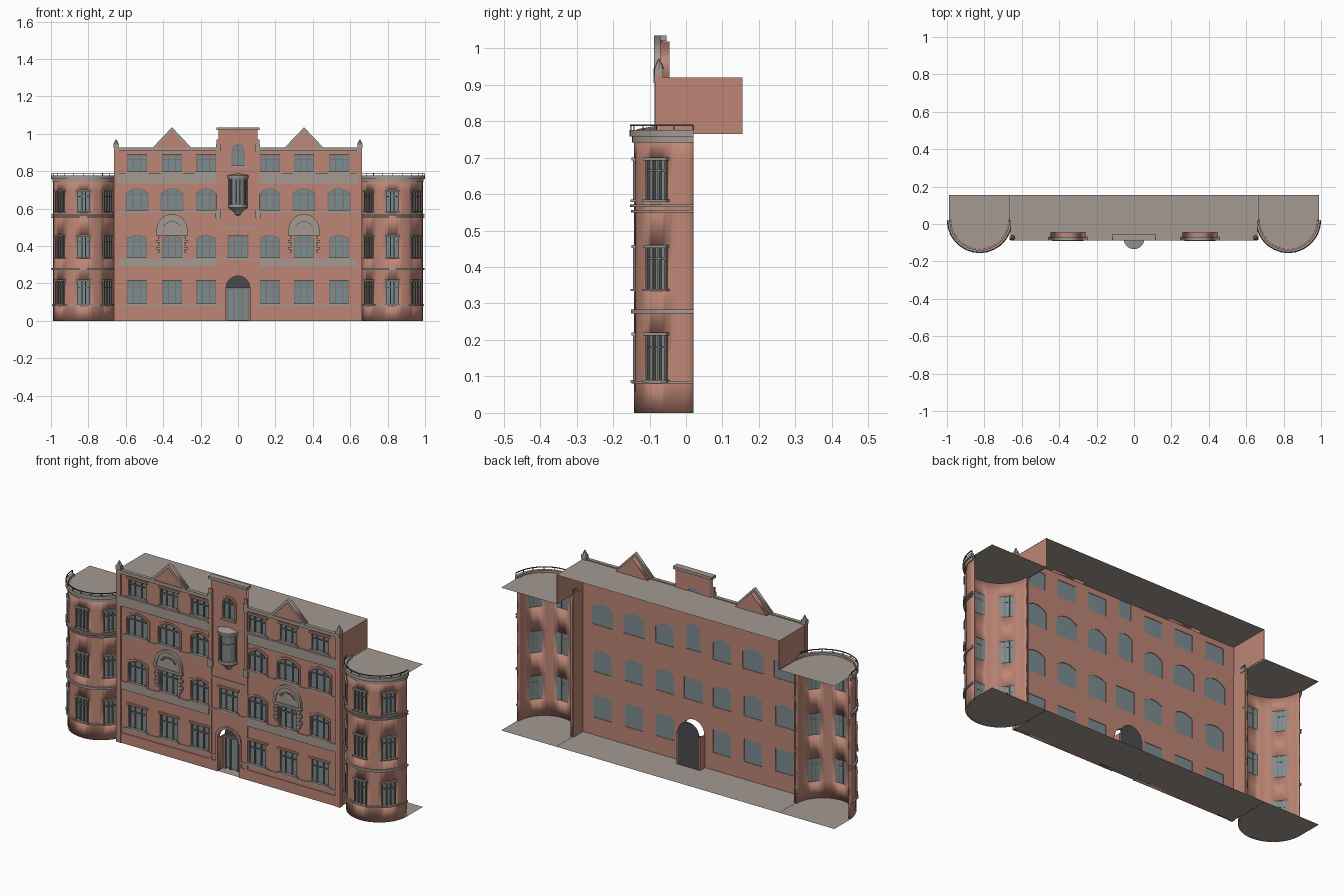
import bpy, bmesh
from math import sin, cos, pi, radians
from mathutils import Matrix

default = bpy.data.objects.get("Cube")
if default:
    bpy.data.objects.remove(default, do_unlink=True)


def material(name, rgb):
    m = bpy.data.materials.new(name)
    m.use_nodes = True
    m.diffuse_color = (*rgb, 1)
    m.node_tree.nodes["Principled BSDF"].inputs["Base Color"].default_value = (*rgb, 1)
    return m


BRICK = material("brick", (.51, .24, .18))
STONE = material("stone", (.37, .32, .285))
GLASS = material("glass", (.20, .265, .285))
FRAME = material("window_frame", (.22, .18, .16))
DARK = material("dark_metal", (.07, .07, .08))

FRONT, BACK = -.078, -.063      # main wall faces
HALF, ROOF, REAR = .66, .92, .155
TX, TY, TR, TROOF = .825, .02, .163, .765   # tower axis, radius, roof
SEGS = 28
smooth = []


def add(name, mesh, mat):
    mesh.materials.clear()
    mesh.materials.append(mat)
    ob = bpy.data.objects.new(name, mesh)
    bpy.context.scene.collection.objects.link(ob)
    return ob


def from_bm(name, bm, mat):
    mesh = bpy.data.meshes.new(name)
    bm.to_mesh(mesh)
    bm.free()
    return add(name, mesh, mat)


def boxes(name, mat, items, mirror=False):
    """Boxes from (x0, x1, y0, y1, z0, z1[, matrix])."""
    bm = bmesh.new()
    for it in items:
        x0, x1, y0, y1, z0, z1 = it[:6]
        for side in ((1, -1) if mirror else (1,)):
            mat4 = (Matrix.Translation((side * (x0 + x1) / 2, (y0 + y1) / 2, (z0 + z1) / 2))
                    @ Matrix.Diagonal((abs(x1 - x0), abs(y1 - y0), abs(z1 - z0), 1)))
            if len(it) > 6:
                mat4 = it[6] @ mat4
            bmesh.ops.create_cube(bm, size=1, matrix=mat4)
    return from_bm(name, bm, mat)


def plate(name, mat, loops, y0, y1):
    """Upright plate filled between x-z loops; inner loops become holes."""
    cu = bpy.data.curves.new(name, 'CURVE')
    cu.dimensions, cu.fill_mode, cu.extrude = '2D', 'BOTH', abs(y1 - y0) / 2
    for loop in loops:
        sp = cu.splines.new('POLY')
        sp.points.add(len(loop) - 1)
        for p, (x, z) in zip(sp.points, loop):
            p.co = (x, z, 0, 1)
        sp.use_cyclic_u = True
    tmp = bpy.data.objects.new(name, cu)
    bpy.context.scene.collection.objects.link(tmp)
    graph = bpy.context.evaluated_depsgraph_get()
    mesh = bpy.data.meshes.new_from_object(tmp.evaluated_get(graph))
    bpy.data.objects.remove(tmp, do_unlink=True)
    bpy.data.curves.remove(cu)
    mesh.transform(Matrix.Translation((0, (y0 + y1) / 2, 0)) @ Matrix.Rotation(pi / 2, 4, 'X'))
    return add(name, mesh, mat)


def arch(cx, w, z0, z1, rise=0, power=1, grow=0):
    """Opening outline, left foot over the top to right foot."""
    w, z1, z0 = w + 2 * grow, z1 + grow, z0 - min(grow, 0) * -1
    n = 12 if rise else 1
    us = [-cos(pi * i / n) for i in range(n + 1)]
    top = [(cx + u * w / 2, z1 - rise + rise * max(0, 1 - u * u) ** power) for u in us]
    return [(cx - w / 2, z0)] + top + [(cx + w / 2, z0)]


def polar(cx, cy, r, a):
    return cx + r * sin(a), cy - r * cos(a)


def lathe(name, mat, profile, cx, cy, a0=-pi / 2, a1=pi / 2, n=SEGS, closed=False, skip=None):
    bm = bmesh.new()
    angles = [a0 + (a1 - a0) * i / n for i in range(n + 1)]
    grid = [[bm.verts.new((*polar(cx, cy, r, a), z)) for r, z in profile] for a in angles]
    m = len(profile)
    for i in range(n):
        for j in range(m if closed else m - 1):
            if not (skip and skip(i, j)):
                k = (j + 1) % m
                bm.faces.new((grid[i][j], grid[i + 1][j], grid[i + 1][k], grid[i][k]))
    if closed:
        bm.faces.new(grid[0])
        bm.faces.new(grid[-1])
        bmesh.ops.recalc_face_normals(bm, faces=bm.faces)
    ob = from_bm(name, bm, mat)
    smooth.append(ob)
    return ob


def ring(name, mat, r0, r1, z0, z1, cx, cy):
    return lathe(name, mat, [(r0, z0), (r1, z0), (r1, z1), (r0, z1)], cx, cy, closed=True)


# Window openings: centre, width, bottom, top, rise, arch power
wins = []
for s in (-1, 1):
    for col in (.17, .353, .54):
        wins += [(s * col, .107, .094, .217, 0, 1), (s * col, .107, .34, .46, .018, 1),
                 (s * col, .108 if col < .2 else .125, .593, .71, .028, 1),
                 (s * col, .107, .80, .89, 0, 1)]
wins += [(0, .11, .34, .455, 0, 1), (0, .07, .83, .945, .035, .5)]
oriel_hole = (0, .085, .61, .75, .02, 1)
door = arch(0, .128, 0, .24, .064, .5)

# Main front wall with raised centre
outline = ([(-HALF, 0)] + door + [(HALF, 0), (HALF, ROOF), (.105, ROOF), (.105, 1.02),
           (-.105, 1.02), (-.105, ROOF), (-HALF, ROOF)])
plate("front_wall", BRICK, [outline] + [arch(*w) for w in wins + [oriel_hole]], FRONT, BACK)
plate("window_glass", GLASS, [arch(*w) for w in wins + [oriel_hole]], BACK - .006, BACK - .003)

# Frames, mullions, sills and surrounds of the wall windows
bars, sills, hoods = [], [], []
for i, w in enumerate(wins):
    cx, wd, z0, z1, rise, power = w
    plate("window_frame", FRAME, [arch(*w), arch(*w, grow=-.006)], FRONT + .002, BACK - .005)
    for off in (-.18, .18) if wd > .1 else (0,):
        bars.append((cx + off * wd - .003, cx + off * wd + .003, FRONT + .003, BACK - .006, z0, z1 - .004))
    tz = z0 + .68 * (z1 - z0)
    bars.append((cx - wd / 2, cx + wd / 2, FRONT + .003, BACK - .006, tz, tz + .005))
    sills.append((cx - wd / 2 - .008, cx + wd / 2 + .008, FRONT - .008, FRONT, z0 - .009, z0))
    if rise:
        plate("arched_surround", BRICK, [arch(*w, grow=.01), arch(*w)], FRONT - .005, FRONT)
    else:
        hoods.append((cx - wd / 2 - .008, cx + wd / 2 + .008, FRONT - .007, FRONT, z1, z1 + .01))
boxes("window_bars", FRAME, bars)
boxes("window_sills", STONE, sills)
boxes("window_hoods", BRICK, hoods)

# Stone bands, plinth and pilasters
boxes("stone_bands", STONE, [
    (.115, .645, FRONT - .007, FRONT, .735, .787), (.115, .645, FRONT - .006, FRONT, .29, .332),
    (.07, HALF, FRONT - .004, FRONT, .078, .086), (.115, HALF, FRONT - .009, FRONT + .01, .908, .926),
    (.115, .645, FRONT - .004, FRONT, .578, .584), (.115, .645, FRONT - .01, FRONT, .782, .79)], True)
boxes("centre_bands", STONE, [(-.1, .1, FRONT - .005, FRONT, .495, .504),
                              (-.1, .1, FRONT - .005, FRONT, .325, .332)])
boxes("plinth", BRICK, [(.075, HALF, FRONT - .004, FRONT, 0, .055)], True)
boxes("pilasters", BRICK, [(.095, .115, FRONT - .008, FRONT, .585, .97),
                           (.1, .115, FRONT - .005, FRONT, 0, .55),
                           (.636, .664, FRONT - .007, BACK, 0, .93)], True)
boxes("pilaster_blocks", STONE, [(.092, .12, FRONT - .011, FRONT, .55, .59),
                                 (.094, .118, FRONT - .011, FRONT, .905, .945)], True)
boxes("centre_parapet_cap", STONE, [(-.115, .115, FRONT - .01, BACK + .01, 1.02, 1.035)])

# Corner finials
boxes("finial_blocks", STONE, [(.638, .666, FRONT - .008, BACK, .925, .945)], True)
bm = bmesh.new()
for s in (1, -1):
    bmesh.ops.create_cone(bm, segments=8, radius1=.015, radius2=.002, depth=.027, cap_ends=True,
                          matrix=Matrix.Translation((s * .652, FRONT + .004, .957)))
from_bm("finial_tips", bm, STONE)

# Gables and carved arched window heads
quoins, carving = [], []
for s in (1, -1):
    gx = s * .353
    tri = [(gx - .095, ROOF), (gx + .095, ROOF), (gx, 1.018)]
    plate("gable", BRICK, [tri], FRONT - .004, -.045)
    rake = [(gx - .105, ROOF + .005), (gx, 1.035), (gx + .105, ROOF + .005), (gx + .088, ROOF + .005),
            (gx, 1.014), (gx - .088, ROOF + .005)]
    plate("gable_rake", STONE, [rake], FRONT - .01, -.07)
    head = arch(gx, .165, .47, .572, .085, .5)
    plate("arched_head", STONE, [head], FRONT - .008, FRONT)
    plate("arched_head_rim", STONE, [head, arch(gx, .165, .47, .572, .085, .5, -.013)],
          FRONT - .014, FRONT - .008)
    for k in range(7):
        a = radians(30 + 20 * k)
        x, z = gx + .045 * cos(a), .49 + .042 * sin(a)
        carving.append((x - .007, x + .007, FRONT - .012, FRONT - .008, z - .004, z + .004))
    for side in (1, -1):
        for k in range(6):
            x = gx + side * .058
            quoins.append((x, x + side * (.027 if k % 2 else .018), FRONT - .009, FRONT,
                           .362 + .019 * k, .376 + .019 * k))
boxes("head_carving", FRAME, carving)
boxes("quoins", STONE, quoins)

# Entrance: recessed arched panel, side walls and glazed doors
plate("door_panel", DARK, [door], -.022, -.02)
boxes("door_jambs", BRICK, [(.064, .07, BACK, -.02, 0, .175)], True)
plate("door_surround", BRICK, [arch(0, .128, 0, .24, .064, .5, .012) + door[::-1]], FRONT - .006, FRONT)
boxes("door_glass", GLASS, [(-.055, .055, -.027, -.022, .005, .172)])
boxes("door_frame", FRAME, [(.05, .064, -.034, -.022, 0, .175), (.02, .026, -.034, -.022, 0, .175),
                            (0, .064, -.034, -.022, .168, .178)], True)

# Oriel window on the centre bay
lathe("oriel_glass", GLASS, [(.045, .62), (.045, .76)], 0, FRONT, n=12)
lathe("oriel_base", STONE, [(.002, .562), (.014, .568), (.02, .582), (.045, .6), (.052, .606),
                            (.052, .622), (.0, .622)], 0, FRONT, n=12)
lathe("oriel_top", STONE, [(.0, .755), (.05, .755), (.056, .768), (.056, .778), (.0, .788)], 0, FRONT, n=12)
boxes("oriel_bars", FRAME, [(-.004, .004, -.05, -.043, .62, .757,
      Matrix.Translation((0, FRONT, 0)) @ Matrix.Rotation(radians(a), 4, 'Z')) for a in (-82, -50, -17, 17, 50, 82)])
ring("oriel_transom", FRAME, .044, .049, .71, .716, 0, FRONT)

# Corner towers
floors = [(.09, .215), (.34, .455), (.585, .695)]
levels = [0] + [z for f in floors for z in f] + [TROOF]
centres = (6, 14, 22)
step = pi / SEGS


def is_window(i, j):
    return j % 2 == 1 and any(c - 2 <= i < c + 2 for c in centres)


for s in (1, -1):
    cx = s * TX
    wall = lathe("tower_wall", BRICK, [(TR, z) for z in levels], cx, TY, skip=is_window)
    mod = wall.modifiers.new("thickness", 'SOLIDIFY')
    mod.thickness, mod.offset = .009, -1
    for z0, z1, r in ((.08, .088, .17), (.272, .284, .171), (.55, .557, .171), (.564, .571, .173),
                      (.742, .758, .168), (.758, .776, .175)):
        ring("tower_band", STONE, TR - .004, r, z0, z1, cx, TY)
    ring("tower_rail", DARK, .169, .173, .787, .791, cx, TY)
    parts, trims = [], []
    for c in centres:
        a = -pi / 2 + c * step
        turn = Matrix.Translation((cx, TY, 0)) @ Matrix.Rotation(a, 4, 'Z')
        for z0, z1 in floors:
            lathe("tower_glass", GLASS, [(TR - .006, z0), (TR - .006, z1)], cx, TY,
                  a - 2 * step, a + 2 * step, 4)
            for x in (-.033, -.01, .01, .033):
                parts.append((x - .003, x + .003, -TR - .003, -TR + .008, z0, z1, turn))
            tz = z0 + .7 * (z1 - z0)
            parts.append((-.036, .036, -TR - .001, -TR + .008, tz, tz + .005, turn))
            trims.append((-.042, .042, -TR - .009, -TR + .008, z0 - .006, z0, turn))
            trims.append((-.04, .04, -TR - .007, -TR + .008, z1 - .003, z1 + .005, turn))
    boxes("tower_window_bars", FRAME, parts)
    boxes("tower_sills", STONE, trims)
    posts = [polar(cx, TY, .171, -pi / 2 + pi * k / 10) for k in range(11)]
    boxes("tower_rail_posts", DARK, [(x - .0015, x + .0015, y - .0015, y + .0015, .775, .789) for x, y in posts])

# Side walls, roofs and floor
boxes("side_walls", BRICK, [(HALF - .006, HALF, FRONT, TY, 0, TROOF),
                            (HALF - .004, HALF, FRONT, REAR, TROOF, ROOF)], True)


def sheets(name, mat, z, main, towers):
    bm = bmesh.new()
    if main:
        rect = [(-HALF, FRONT), (HALF, FRONT), (HALF, REAR), (-HALF, REAR)]
        bm.faces.new([bm.verts.new((x, y, z)) for x, y in rect])
    for cx in (-TX, TX) if towers else ():
        pts = [polar(cx, TY, TR, -pi / 2 + i * step) for i in range(SEGS + 1)]
        pts += [(cx + TR, REAR), (cx - TR, REAR)]
        bm.faces.new([bm.verts.new((x, y, z)) for x, y in pts])
    return from_bm(name, bm, mat)


sheets("main_roof", STONE, ROOF + .001, True, False)
sheets("tower_roofs", STONE, TROOF, False, True)
sheets("floor", STONE, 0, True, True)

# Smooth the turned parts
bpy.ops.object.select_all(action='DESELECT')
for ob in smooth:
    ob.select_set(True)
bpy.context.view_layer.objects.active = smooth[0]
bpy.ops.object.shade_smooth_by_angle(angle=radians(35))
